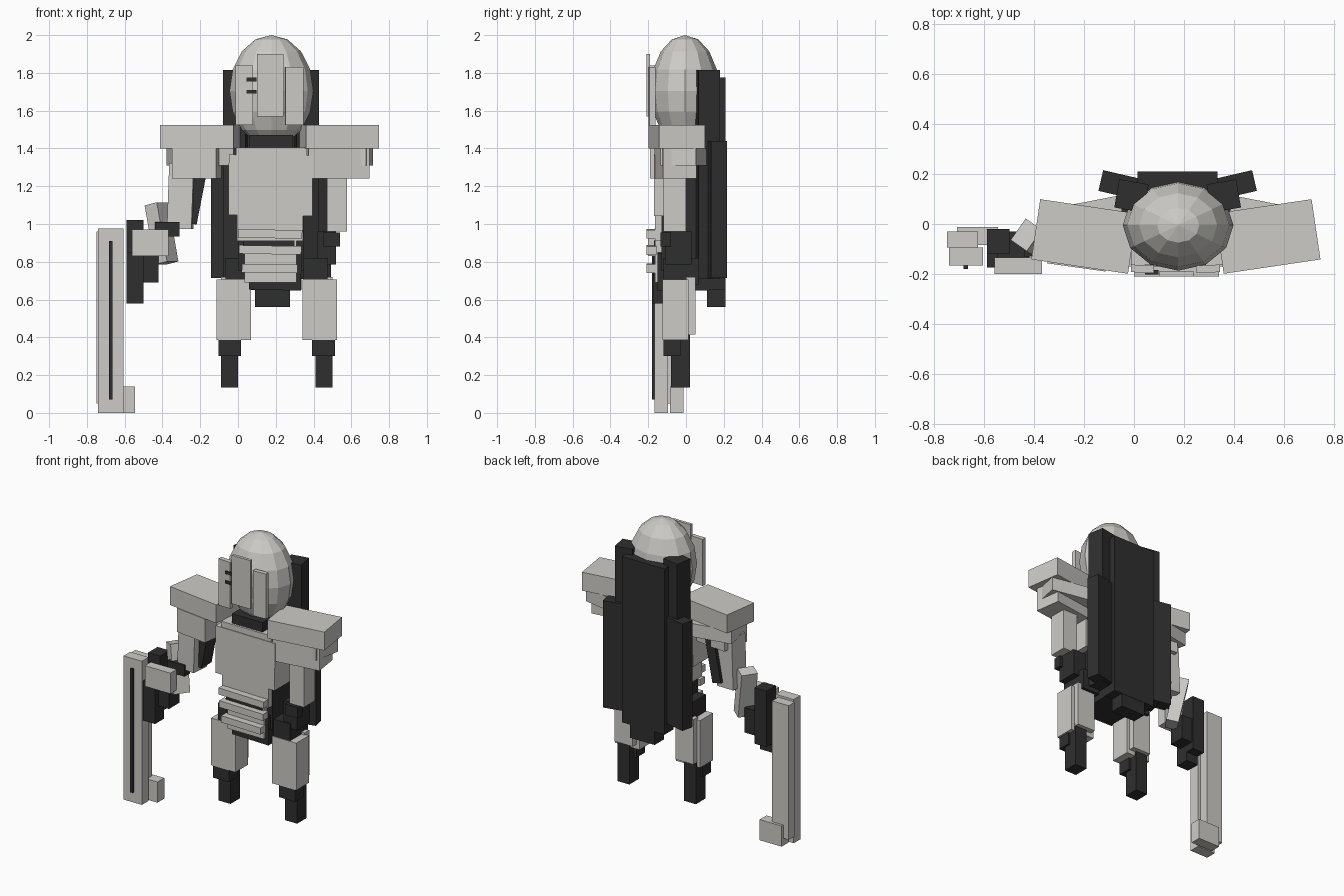
import bpy
from math import radians
from mathutils import Euler, Matrix, Vector

cube = bpy.data.objects.get("Cube")
if cube:
    bpy.data.objects.remove(cube, do_unlink=True)


def material(name, color):
    mat = bpy.data.materials.new(name)
    mat.use_nodes = True
    mat.diffuse_color = (*color, 1)
    mat.node_tree.nodes["Principled BSDF"].inputs["Base Color"].default_value = (*color, 1)
    return mat


LIGHT = material("pale grey", (0.61, 0.60, 0.57))
DARK = material("charcoal", (0.028, 0.028, 0.028))


def block(name, mat, x, y, z, turn=0, tilt=0, lean=0):
    """Box from three (low, high) ranges, turned about z, tilted about y, leaned about x."""
    size = Vector((x[1] - x[0], y[1] - y[0], z[1] - z[0]))
    centre = Vector((x[0] + x[1], y[0] + y[1], z[0] + z[1])) / 2
    bpy.ops.mesh.primitive_cube_add(size=1)
    ob = bpy.context.object
    ob.name = name
    rot = Euler((radians(lean), radians(tilt), radians(turn))).to_matrix().to_4x4()
    ob.data.transform(rot @ Matrix.Diagonal((*size, 1)))
    ob.location = centre
    ob.data.materials.append(mat)
    return ob


def pair(name, mat, x, y, z, turn=0, axis=0.17):
    """Block on the left side and its mirror image on the right."""
    block("left_" + name, mat, x, y, z, turn)
    block("right_" + name, mat, (2 * axis - x[1], 2 * axis - x[0]), y, z, -turn)


# Head, face plates and eye slits
bpy.ops.mesh.primitive_uv_sphere_add(segments=12, ring_count=8, radius=1,
                                     location=(0.177, -0.005, 1.705))
head = bpy.context.object
head.name = "head"
head.scale = (0.222, 0.182, 0.295)
head.data.materials.append(LIGHT)
block("face_plate_centre", LIGHT, (0.1, 0.24), (-0.21, -0.19), (1.57, 1.9))
block("face_plate_right", LIGHT, (-0.012, 0.08), (-0.195, -0.165), (1.525, 1.84), -3)
block("face_plate_left", LIGHT, (0.25, 0.345), (-0.195, -0.165), (1.525, 1.83), 3)
for i, z in enumerate((1.69, 1.755)):
    block(f"eye_slit_{i}", DARK, (0.045, 0.098), (-0.203, -0.185), (z, z + 0.02))
block("neck", DARK, (0.06, 0.29), (-0.15, 0.06), (1.38, 1.47))

# Torso
block("chest", LIGHT, (-0.05, 0.395), (-0.17, 0.0), (1.045, 1.365), 0, 0.5)
block("collar", LIGHT, (-0.01, 0.365), (-0.165, 0.04), (1.33, 1.405))
block("torso_core", DARK, (0.0, 0.35), (-0.13, 0.11), (0.75, 1.4))
block("belly", LIGHT, (-0.005, 0.345), (-0.165, -0.05), (0.91, 1.06))
block("belly_lower", LIGHT, (0.035, 0.31), (-0.165, -0.05), (0.69, 0.92))
block("belly_gap", DARK, (0.03, 0.3), (-0.17, -0.16), (0.88, 0.912))
for i, (x0, x1, z) in enumerate(((0.02, 0.315, 0.742), (0.005, 0.335, 0.84), (0.0, 0.34, 0.925))):
    block(f"belly_slat_{i}", LIGHT, (x0, x1), (-0.21, -0.155), (z, z + 0.045), 0, 1)
block("pelvis", DARK, (0.06, 0.335), (-0.15, 0.12), (0.65, 0.85), 0, 1)

# Back panels
block("back_panel", DARK, (0.015, 0.335), (0.11, 0.21), (0.65, 1.775))
block("back_panel_tail", DARK, (0.09, 0.275), (0.11, 0.208), (0.56, 0.7))
pair("back_panel_tall", DARK, (0.3, 0.42), (0.055, 0.17), (0.71, 1.815), 10, 0.175)
pair("back_panel_short", DARK, (0.335, 0.485), (0.115, 0.2), (0.715, 1.44), 13, 0.175)

# Shoulders
pair("shoulder_pad", LIGHT, (0.34, 0.732), (-0.172, 0.072), (1.4, 1.525), 8.4, 0.168)
pair("shoulder_bracket", LIGHT, (0.375, 0.7), (-0.105, 0.085), (1.31, 1.4), -11, 0.168)
block("left_shoulder_block", LIGHT, (0.36, 0.685), (-0.145, 0.035), (1.24, 1.4), 8)
block("right_shoulder_block", LIGHT, (-0.335, -0.1), (-0.175, 0.03), (1.24, 1.4), -8)

# Left arm
block("left_arm", LIGHT, (0.47, 0.578), (-0.12, 0.0), (0.96, 1.25))
block("left_hand", DARK, (0.42, 0.52), (-0.11, 0.03), (0.785, 0.96))
block("left_thumb", DARK, (0.45, 0.54), (-0.135, -0.08), (0.88, 0.955))

# Right arm and hand
block("right_upper_arm", LIGHT, (-0.365, -0.235), (-0.12, 0.01), (0.975, 1.32), -5, 2)
block("right_arm_inner", DARK, (-0.255, -0.19), (-0.08, 0.03), (1.0, 1.3), 0, 11)
block("right_forearm", LIGHT, (-0.445, -0.365), (-0.115, -0.01), (0.79, 1.11), -35, -12)
block("right_hand", DARK, (-0.55, -0.42), (-0.14, -0.03), (0.69, 0.86))
block("right_wrist", DARK, (-0.44, -0.31), (-0.13, -0.07), (0.935, 1.01))
block("right_grip", DARK, (-0.59, -0.5), (-0.175, -0.08), (0.58, 0.85))
block("right_fist", DARK, (-0.59, -0.5), (-0.12, -0.02), (0.64, 1.02))
block("right_hand_guard", LIGHT, (-0.56, -0.368), (-0.2, -0.135), (0.83, 0.97))

# Long weapon
block("weapon_front", LIGHT, (-0.742, -0.605), (-0.167, -0.095), (0, 0.975))
block("weapon_back", LIGHT, (-0.75, -0.625), (-0.095, -0.03), (0.05, 0.96))
block("weapon_slot", DARK, (-0.683, -0.665), (-0.18, -0.16), (0.07, 0.91))
block("weapon_foot", LIGHT, (-0.71, -0.545), (-0.085, -0.012), (0, 0.14))

# Legs
LEG_AXIS = 0.205
pair("hip", DARK, (0.345, 0.475), (-0.12, 0.07), (0.68, 0.82), 0, LEG_AXIS)
pair("thigh", LIGHT, (0.342, 0.525), (-0.125, 0.012), (0.385, 0.705), 0, LEG_AXIS)
pair("thigh_back", LIGHT, (0.365, 0.5), (0.0, 0.05), (0.415, 0.72), 0, LEG_AXIS)
pair("knee", DARK, (0.393, 0.513), (-0.12, -0.03), (0.302, 0.4), 0, LEG_AXIS)
pair("shin", DARK, (0.41, 0.5), (-0.08, 0.022), (0.135, 0.43), 0, LEG_AXIS)
